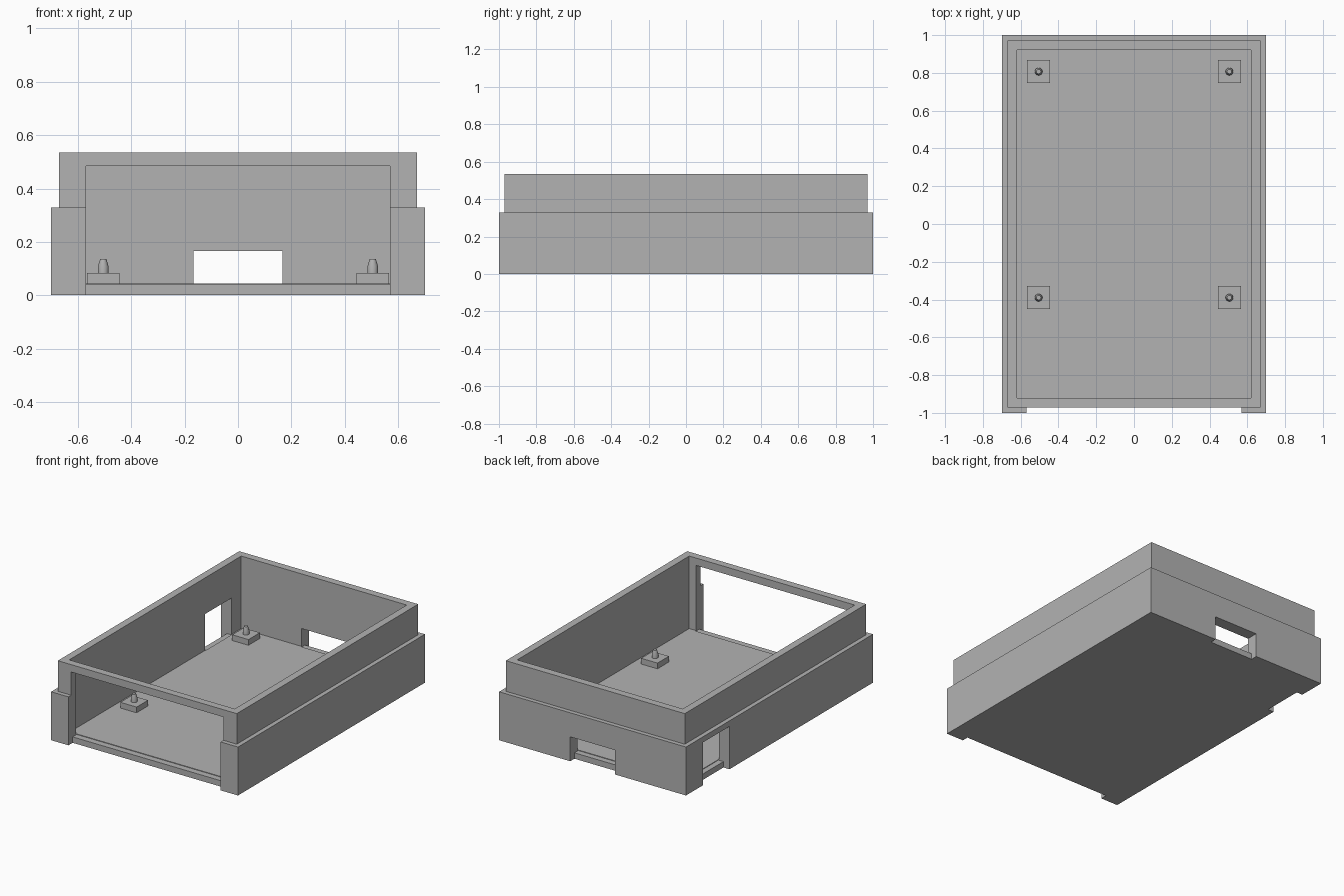
import bpy
import bmesh
from mathutils import Matrix, Vector

cube = bpy.data.objects.get("Cube")
if cube:
    bpy.data.objects.remove(cube, do_unlink=True)

grey = bpy.data.materials.new("mid grey")
grey.use_nodes = True
grey.diffuse_color = (0.45, 0.45, 0.45, 1)
grey.node_tree.nodes["Principled BSDF"].inputs["Base Color"].default_value = grey.diffuse_color


def add_object(name, bm):
    mesh = bpy.data.meshes.new(name)
    bmesh.ops.recalc_face_normals(bm, faces=bm.faces)
    bm.to_mesh(mesh)
    bm.free()
    mesh.materials.append(grey)
    obj = bpy.data.objects.new(name, mesh)
    bpy.context.collection.objects.link(obj)
    return obj


def box_bmesh(low, high):
    low, high = Vector(low), Vector(high)
    bm = bmesh.new()
    bmesh.ops.create_cube(bm, size=1, matrix=Matrix.Translation((low + high) / 2)
                          @ Matrix.Diagonal((*(high - low), 1)))
    return bm


def cut(target, low, high):
    cutter = add_object("cutter", box_bmesh(low, high))
    cutter.hide_render = True
    mod = target.modifiers.new("cut", "BOOLEAN")
    mod.operation = "DIFFERENCE"
    mod.solver = "EXACT"
    mod.object = cutter
    bpy.context.view_layer.objects.active = target
    bpy.ops.object.modifier_apply(modifier=mod.name)
    bpy.data.objects.remove(cutter, do_unlink=True)


# Stepped outer case: wide base with a narrower rim
RIM, TOP, LEDGE = 0.042, 0.535, 0.328
bm = box_bmesh((-0.7, -1, 0), (0.7, 1, LEDGE))
bm.faces.ensure_lookup_table()
top = max(bm.faces, key=lambda f: f.calc_center_median().z)
bmesh.ops.inset_region(bm, faces=[top], thickness=RIM)
raised = bmesh.ops.extrude_face_region(bm, geom=[top])
bmesh.ops.translate(bm, vec=(0, 0, TOP - LEDGE),
                    verts=[v for v in raised["geom"] if isinstance(v, bmesh.types.BMVert)])
if top.is_valid:
    bmesh.ops.delete(bm, geom=[top], context="FACES_ONLY")
case = add_object("case", bm)

# Open interior
FLOOR = 0.044
cut(case, (-0.62, -0.92, FLOOR), (0.62, 0.92, 1))

# Wall openings: the inner part stops at the floor, the outer part runs to the base
SILL = 0.04
cut(case, (-0.57, -1.1, SILL), (0.57, -0.912, 0.485))
cut(case, (-0.57, -1.1, -0.1), (0.57, -0.955, 0.485))
cut(case, (-0.167, 0.915, SILL), (0.167, 1.1, 0.165))
cut(case, (-0.167, 0.955, -0.1), (0.167, 1.1, 0.165))
cut(case, (-0.8, 0.535, SILL), (-0.617, 0.817, 0.29))
cut(case, (-0.8, 0.535, -0.1), (-0.655, 0.817, 0.29))


# Board mounts: square pads with tapered locating pins
def locating_pin(name, x, y):
    bm = bmesh.new()
    profile = [(0.02, 0.08), (0.02, 0.108), (0.012, 0.135)]
    rings = [bmesh.ops.create_circle(bm, segments=24, radius=r,
                                     matrix=Matrix.Translation((x, y, z)))["verts"]
             for r, z in profile]
    for a, b in zip(rings, rings[1:]):
        for i in range(len(a)):
            j = (i + 1) % len(a)
            bm.faces.new((a[i], a[j], b[j], b[i]))
    bm.faces.new(rings[0])
    bm.faces.new(rings[-1])
    pin = add_object(name, bm)
    bpy.ops.object.select_all(action="DESELECT")
    pin.select_set(True)
    bpy.context.view_layer.objects.active = pin
    bpy.ops.object.shade_smooth_by_angle()


PAD = 0.061
for side, x in (("right", -0.505), ("left", 0.505)):
    for end, y in (("front", -0.39), ("back", 0.807)):
        add_object(f"{end}_{side}_pad",
                   box_bmesh((x - PAD, y - PAD, 0.03), (x + PAD, y + PAD, 0.083)))
        locating_pin(f"{end}_{side}_pin", x, y)
